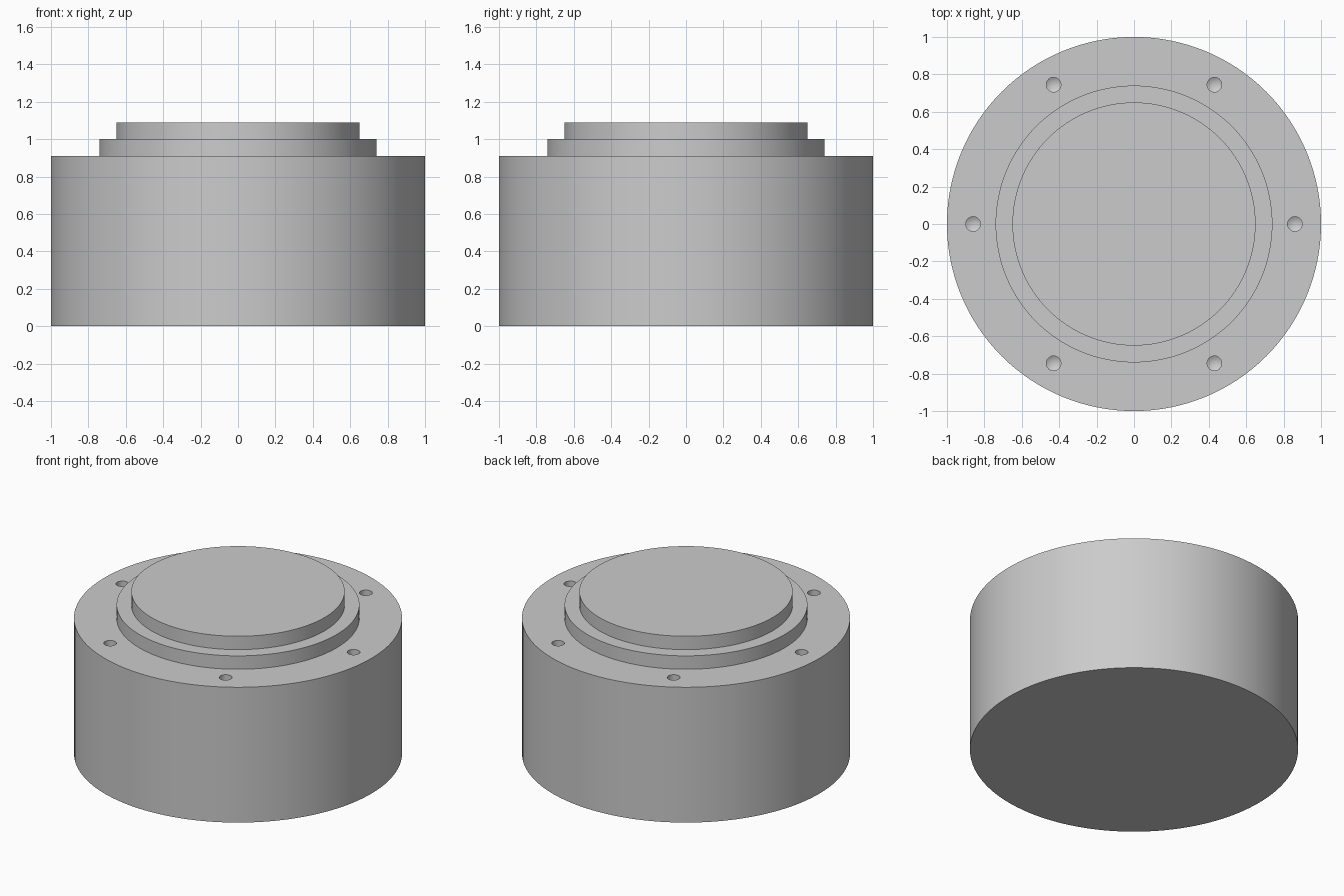
import bpy, bmesh, math
from mathutils import Matrix

cube = bpy.data.objects.get("Cube")
if cube:
    bpy.data.objects.remove(cube, do_unlink=True)

grey = bpy.data.materials.new("plain grey")
grey.use_nodes = True
colour = (0.6, 0.6, 0.6, 1)
grey.diffuse_color = colour
grey.node_tree.nodes["Principled BSDF"].inputs["Base Color"].default_value = colour


def lathe(name, profile, segments):
    """Spin an (r, z) profile that starts and ends on the axis."""
    bm = bmesh.new()
    rings = []
    for r, z in profile:
        n = 1 if r == 0 else segments
        rings.append([bm.verts.new((r * math.cos(2 * math.pi * i / n),
                                    r * math.sin(2 * math.pi * i / n), z))
                      for i in range(n)])
    for a, b in zip(rings, rings[1:]):
        for i in range(segments):
            j = (i + 1) % segments
            quad = [a[i % len(a)], a[j % len(a)], b[j % len(b)], b[i % len(b)]]
            bm.faces.new(list(dict.fromkeys(quad)))
    bmesh.ops.recalc_face_normals(bm, faces=bm.faces)
    # Merge the flat end fans into single caps
    bmesh.ops.dissolve_limit(bm, angle_limit=math.radians(0.5),
                             verts=bm.verts, edges=bm.edges)
    mesh = bpy.data.meshes.new(name)
    bm.to_mesh(mesh)
    bm.free()
    obj = bpy.data.objects.new(name, mesh)
    bpy.context.collection.objects.link(obj)
    mesh.materials.append(grey)
    return obj


# Stepped round body: wide drum with two shallow steps on top
DECK, STEP, TOP = 0.91, 1.0, 1.09
body = lathe("stepped_body",
             [(0, 0), (1, 0), (1, DECK), (0.74, DECK), (0.74, STEP),
              (0.65, STEP), (0.65, TOP), (0, TOP)], 128)

# Drill shape with a pointed tip, repeated in a ring
HOLE_R, DEPTH = 0.039, 0.2
drill = lathe("drill_cutter",
              [(0, -DEPTH - 0.024), (HOLE_R, -DEPTH), (HOLE_R, 0.04), (0, 0.04)], 32)
bm = bmesh.new()
for k in range(6):
    part = drill.data.copy()
    part.transform(Matrix.Rotation(k * math.pi / 3, 4, "Z")
                   @ Matrix.Translation((0.86, 0, DECK)))
    bm.from_mesh(part)
    bpy.data.meshes.remove(part)
bm.to_mesh(drill.data)
bm.free()
drill.hide_render = True

# Cut the six blind holes into the deck
cut = body.modifiers.new("bolt_holes", "BOOLEAN")
cut.operation = "DIFFERENCE"
cut.solver = "EXACT"
cut.object = drill
bpy.ops.object.select_all(action="DESELECT")
body.select_set(True)
bpy.context.view_layer.objects.active = body
bpy.ops.object.modifier_apply(modifier=cut.name)
bpy.data.objects.remove(drill, do_unlink=True)

bpy.ops.object.shade_smooth_by_angle(angle=math.radians(25))
